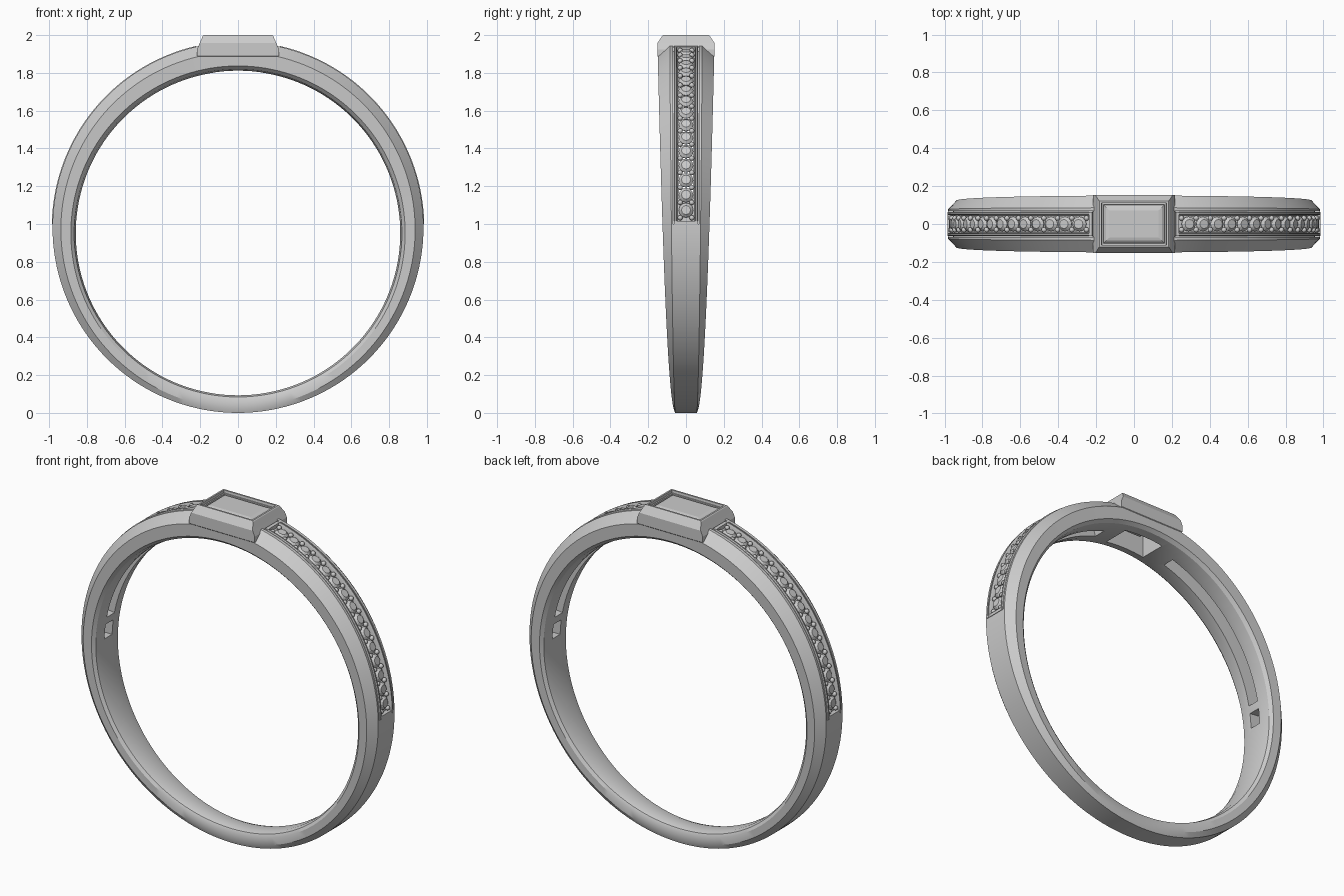
import bpy, bmesh, math
from mathutils import Matrix, Vector

if "Cube" in bpy.data.objects:
    bpy.data.objects.remove(bpy.data.objects["Cube"])

CZ, RO = 0.982, 0.982          # band centre height and outer radius
RI, DROP = 0.857, 0.03         # finger hole radius and its downward offset

metal = bpy.data.materials.new("grey metal")
metal.diffuse_color = (0.6, 0.6, 0.6, 1)
metal.use_nodes = True
metal.node_tree.nodes["Principled BSDF"].inputs["Base Color"].default_value = metal.diffuse_color


def pos(a, y, r):
    """Point at angle a (radians from the top), width y, radius r."""
    return Vector((r * math.sin(a), y, CZ + r * math.cos(a)))


def finish(bm, name, smooth=None):
    bmesh.ops.recalc_face_normals(bm, faces=bm.faces)
    me = bpy.data.meshes.new(name)
    bm.to_mesh(me)
    bm.free()
    ob = bpy.data.objects.new(name, me)
    bpy.context.collection.objects.link(ob)
    me.materials.append(metal)
    if smooth:
        smooth_by_angle(ob, smooth)
    return ob


def activate(ob):
    bpy.ops.object.select_all(action='DESELECT')
    ob.select_set(True)
    bpy.context.view_layer.objects.active = ob


def smooth_by_angle(ob, deg):
    activate(ob)
    bpy.ops.object.shade_smooth_by_angle(angle=math.radians(deg))


def skin(bm, rings, closed=False):
    """Join rings of points with quads; cap the ends if not closed."""
    vs = [[bm.verts.new(p) for p in ring] for ring in rings]
    n = len(vs[0])
    for i in range(len(vs) - (0 if closed else 1)):
        a, b = vs[i], vs[(i + 1) % len(vs)]
        for j in range(n):
            k = (j + 1) % n
            bm.faces.new((a[j], a[k], b[k], b[j]))
    if not closed:
        bm.faces.new(vs[0])
        bm.faces.new(vs[-1])


def arc(bm, profile, d0, d1, step=2.5):
    """Sweep a (y, r) profile between two angles, on both shoulders."""
    n = max(1, round((d1 - d0) / step))
    for s in (1, -1):
        angs = [s * math.radians(d0 + (d1 - d0) * i / n) for i in range(n + 1)]
        skin(bm, [[pos(a, y, r) for y, r in profile] for a in angs])


def rect(y0, y1, r0, r1):
    return [(y0, r0), (y1, r0), (y1, r1), (y0, r1)]


def cut(target, cutter):
    m = target.modifiers.new("cut", 'BOOLEAN')
    m.operation, m.solver, m.object = 'DIFFERENCE', 'EXACT', cutter
    activate(target)
    bpy.ops.object.modifier_apply(modifier=m.name)
    bpy.data.objects.remove(cutter)


def rect_rings(dims):
    return [[(-x, -y, z), (x, -y, z), (x, y, z), (-x, y, z)] for x, y, z in dims]


# Band: tapering section with chamfered outside and rounded inside
def section(a):
    w = 0.055 + 0.095 * ((1.02 + math.cos(a)) / 2.02) ** 0.47
    c = 0.035 + 0.34 * w
    ch = 0.05 * w / 0.14
    ri = -DROP * math.cos(a) + math.sqrt(RI ** 2 - (DROP * math.sin(a)) ** 2)
    half = [(0.5 * w, ri + 0.002), (0.85 * w, ri + 0.011), (w * 0.98, ri + 0.028),
            (w, RO - ch), (c, RO)]
    loop = half + [(-y, r) for y, r in reversed(half)]
    return [pos(a, y, r) for y, r in loop]


bm = bmesh.new()
skin(bm, [section(math.tau * i / 144) for i in range(144)], closed=True)
band = finish(bm, "band")

# Recessed channel on each shoulder
A0, A1 = 13.0, 89.0
bm = bmesh.new()
arc(bm, rect(-0.068, 0.068, 0.957, 1.02), A0 - 1, A1)
cut(band, finish(bm, "channel_cutter"))

# Openings through to the inside: long slot and a small end window
bm = bmesh.new()
arc(bm, rect(-0.036, 0.036, 0.75, 0.97), 17, 81)
arc(bm, rect(-0.036, 0.036, 0.75, 0.94), 84, 90)
cut(band, finish(bm, "slot_cutter"))

# Opening under the centre stone
bm = bmesh.new()
skin(bm, rect_rings([(0.13, 0.08, 1.6), (0.13, 0.08, 2.2)]))
cut(band, finish(bm, "window_cutter"))
smooth_by_angle(band, 30)

# Thin raised frame around each channel
bm = bmesh.new()
for s in (1, -1):
    rail = [(0.045, 0.95), (0.064, 0.95), (0.063, 0.981), (0.058, 0.986),
            (0.051, 0.986), (0.047, 0.978)]
    arc(bm, [(s * y, r) for y, r in rail], A0, A1)
for d in (A0, A1 - 1):
    arc(bm, rect(-0.063, 0.063, 0.95, 0.985), d, d + 1)
finish(bm, "channel_frames", 30)

# Row of small round stones with grain beads between them
COUNT = 15
STEP = (A1 - A0 - 4) / COUNT
gems, beads = bmesh.new(), bmesh.new()
for s in (1, -1):
    for i in range(COUNT):
        a = s * math.radians(A0 + 2 + STEP * (i + 0.5))
        rot = Matrix.Rotation(a, 4, 'Y')
        rings = []
        for rad, r in ((0.004, 0.925), (0.039, 0.962), (0.039, 0.966), (0.024, 0.98)):
            rings.append([pos(a, 0, r) + rot @ Vector((rad * math.cos(t), rad * math.sin(t), 0))
                          for t in (math.tau * k / 12 for k in range(12))])
        skin(gems, rings)
    for i in range(COUNT + 1):
        a = s * math.radians(A0 + 2 + STEP * i)
        for y in (-0.031, 0.031):
            bmesh.ops.create_icosphere(beads, subdivisions=2, radius=0.014,
                                       matrix=Matrix.Translation(pos(a, y, 0.969)))
finish(gems, "shoulder_stones")
finish(beads, "grain_beads", 60)

# Rectangular bezel with sloping sides
bm = bmesh.new()
skin(bm, rect_rings([
    (0.19, 0.135, 1.87), (0.217, 0.152, 1.89), (0.217, 0.152, 1.925),
    (0.203, 0.152, 1.957), (0.187, 0.126, 1.995), (0.182, 0.122, 2.0),
    (0.172, 0.112, 2.0), (0.170, 0.110, 1.985), (0.162, 0.102, 1.985),
    (0.160, 0.100, 1.965), (0.135, 0.082, 1.93), (0.135, 0.082, 1.86)]), closed=True)
finish(bm, "bezel")

# Rectangular step-cut centre stone
bm = bmesh.new()
skin(bm, rect_rings([
    (0.05, 0.012, 1.87), (0.11, 0.06, 1.92), (0.163, 0.103, 1.967),
    (0.163, 0.103, 1.974), (0.148, 0.088, 1.986), (0.13, 0.072, 1.990)]))
finish(bm, "centre_stone")
